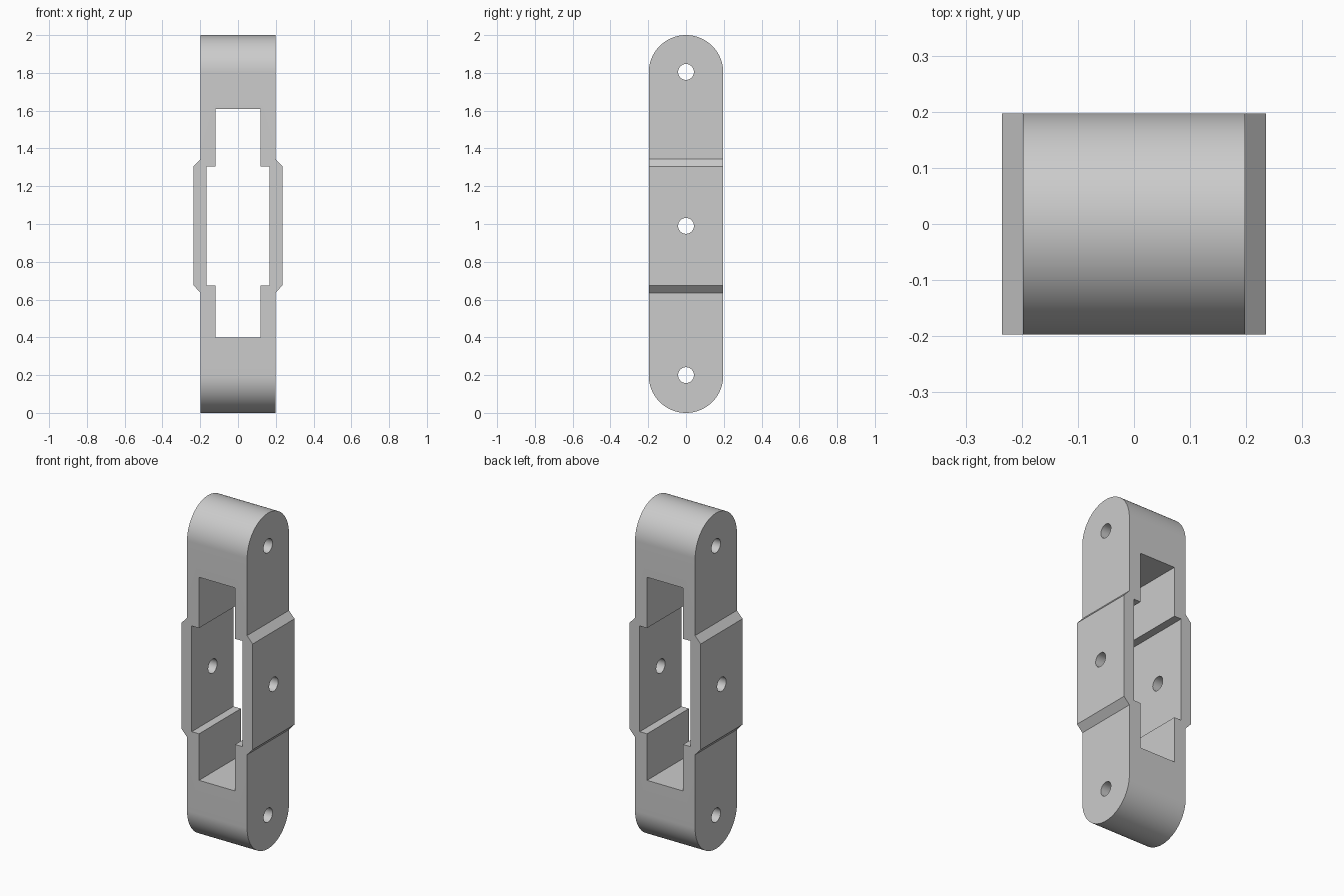
import bpy, bmesh, math
from mathutils import Vector

if "Cube" in bpy.data.objects:
    bpy.data.objects.remove(bpy.data.objects["Cube"], do_unlink=True)

HALF = 0.197          # half depth and end radius
TOP = 2.0

grey = bpy.data.materials.new("plain grey")
grey.use_nodes = True
grey.diffuse_color = (0.6, 0.6, 0.6, 1)
grey.node_tree.nodes["Principled BSDF"].inputs["Base Color"].default_value = (0.6, 0.6, 0.6, 1)


def prism(name, points, axis, half):
    """Extrude a closed (across, z) outline along x or y, centred on zero."""
    bm = bmesh.new()
    place = (lambda a, z: (a, -half, z)) if axis == "y" else (lambda a, z: (-half, a, z))
    step = Vector((0, 2 * half, 0)) if axis == "y" else Vector((2 * half, 0, 0))
    face = bm.faces.new([bm.verts.new(place(a, z)) for a, z in points])
    out = bmesh.ops.extrude_face_region(bm, geom=[face])
    moved = [v for v in out["geom"] if isinstance(v, bmesh.types.BMVert)]
    bmesh.ops.translate(bm, verts=moved, vec=step)
    bmesh.ops.recalc_face_normals(bm, faces=bm.faces)
    mesh = bpy.data.meshes.new(name)
    bm.to_mesh(mesh)
    bm.free()
    mesh.materials.append(grey)
    obj = bpy.data.objects.new(name, mesh)
    bpy.context.collection.objects.link(obj)
    return obj


def mirrored(side):
    """Close a right-hand outline with its mirror image."""
    return side + [(-x, z) for x, z in reversed(side)]


def arc(cz, r, start, end, n):
    angles = [start + (end - start) * i / n for i in range(n + 1)]
    return [(r * math.cos(t), cz + r * math.sin(t)) for t in angles]


def combine(target, tool, operation):
    tool.hide_render = True
    mod = target.modifiers.new(operation.title(), "BOOLEAN")
    mod.operation = operation
    mod.solver = "EXACT"
    mod.object = tool
    bpy.context.view_layer.objects.active = target
    bpy.ops.object.modifier_apply(modifier=mod.name)
    bpy.data.objects.remove(tool, do_unlink=True)


# Link body with widened, chamfered cheeks
body = prism("link_body", mirrored([
    (0.198, -0.1), (0.198, 0.635), (0.235, 0.675),
    (0.235, 1.305), (0.198, 1.345), (0.198, 2.1)]), "y", 0.3)

# Stepped window through the front
window = prism("window_cutter", mirrored([
    (0.119, 0.398), (0.119, 0.675), (0.167, 0.675),
    (0.167, 1.305), (0.119, 1.305), (0.119, 1.608)]), "y", 0.5)
combine(body, window, "DIFFERENCE")

# Rounded ends
ends = prism("rounded_ends", arc(TOP - HALF, HALF, 0, math.pi, 48)
             + arc(HALF, HALF, math.pi, 2 * math.pi, 48), "x", 0.5)
combine(body, ends, "INTERSECT")

# Pin holes
for z in (0.2, 0.99, 1.805):
    pin = prism("pin_cutter", arc(z, 0.042, 0, 2 * math.pi, 40)[:-1], "x", 0.6)
    combine(body, pin, "DIFFERENCE")

# Smooth curves, sharp edges
bpy.ops.object.select_all(action="DESELECT")
body.select_set(True)
bpy.context.view_layer.objects.active = body
bpy.ops.object.shade_smooth_by_angle(angle=math.radians(25))
